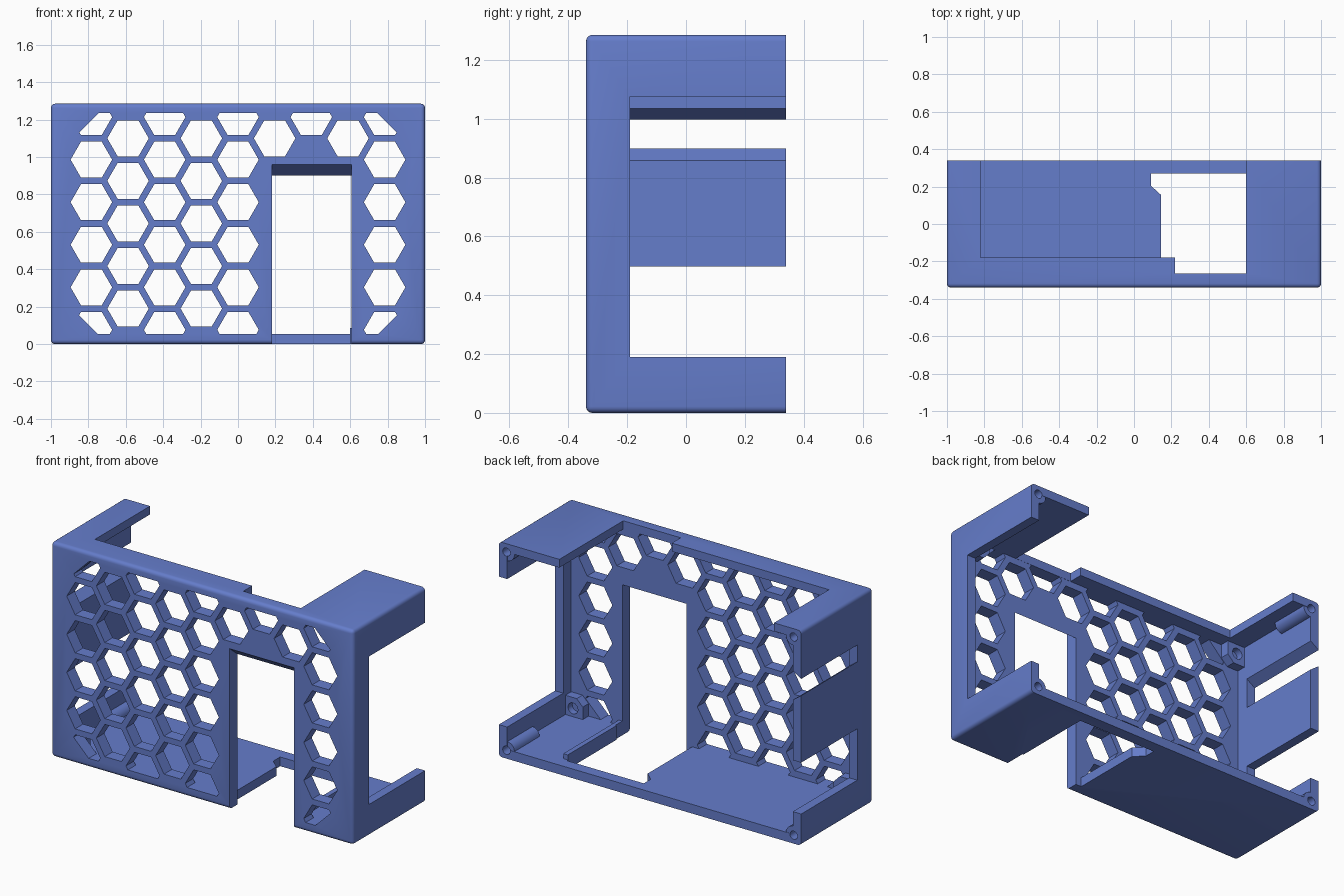
import bpy, bmesh, math
from mathutils import Vector

if "Cube" in bpy.data.objects:
    bpy.data.objects.remove(bpy.data.objects["Cube"])

W, D, H = 1.0, 0.34, 1.285        # half width, half depth, height
FACE = -0.265                     # inner side of the front wall

blue = bpy.data.materials.new("blue plastic")
blue.diffuse_color = (0.13, 0.205, 0.60, 1)
blue.use_nodes = True
blue.node_tree.nodes["Principled BSDF"].inputs["Base Color"].default_value = blue.diffuse_color


def prisms(name, polys, axis, lo, hi):
    """Extrude 2D outlines along an axis; outline coordinates are the other two axes in order."""
    bm = bmesh.new()
    for poly in polys:
        ends = []
        for t in (lo, hi):
            ring = []
            for p in poly:
                co = list(p)
                co.insert(axis, t)
                ring.append(bm.verts.new(co))
            ends.append(ring)
        a, b = ends
        n = len(poly)
        bm.faces.new(a)
        bm.faces.new(b[::-1])
        for i in range(n):
            j = (i + 1) % n
            bm.faces.new((a[j], a[i], b[i], b[j]))
    bmesh.ops.recalc_face_normals(bm, faces=bm.faces)
    me = bpy.data.meshes.new(name)
    bm.to_mesh(me)
    bm.free()
    ob = bpy.data.objects.new(name, me)
    me.materials.append(blue)
    bpy.context.collection.objects.link(ob)
    return ob


def rect(u0, u1, v0, v1):
    return [(u0, v0), (u1, v0), (u1, v1), (u0, v1)]


def ngon(u, v, r, n):
    return [(u + r * math.cos(2 * math.pi * i / n), v + r * math.sin(2 * math.pi * i / n))
            for i in range(n)]


def apply_bool(target, tool, op="DIFFERENCE"):
    tool.hide_render = True
    m = target.modifiers.new("bool", "BOOLEAN")
    m.object, m.operation, m.solver = tool, op, "EXACT"
    bpy.context.view_layer.objects.active = target
    bpy.ops.object.modifier_apply(modifier=m.name)
    bpy.data.objects.remove(tool)


def clip(poly, a, b, c):
    """Keep the part of an outline where a*u + b*v >= c."""
    out = []
    for i, p in enumerate(poly):
        q = poly[(i + 1) % len(poly)]
        dp, dq = a * p[0] + b * p[1] - c, a * q[0] + b * q[1] - c
        if dp >= 0:
            out.append(p)
        if dp * dq < 0:
            t = dp / (dp - dq)
            out.append((p[0] + t * (q[0] - p[0]), p[1] + t * (q[1] - p[1])))
    return out


# Outer case with softened front and long edges
case = prisms("case_shell", [rect(-W, W, 0, H)], 1, -D, D)
bm = bmesh.new()
bm.from_mesh(case.data)
edges = [e for e in bm.edges if not all(v.co.y > 0 for v in e.verts)]
bmesh.ops.bevel(bm, geom=edges, offset=0.022, segments=4, profile=0.5, affect="EDGES")
bm.to_mesh(case.data)
bm.free()

# Hollow interior, open at the back
apply_bool(case, prisms("cavity", [rect(-0.945, 0.945, 0.055, 1.235)], 1, FACE, 0.5))

# Corner screw bosses at the back and chamfered blocks behind the front wall
corners = [(sx, top) for sx in (-1, 1) for top in (False, True)]


def corner(points, sx, top):
    return [(sx * (W - a), H - z if top else z) for a, z in points]


block = [(0.04, 0.04), (0.17, 0.04), (0.17, 0.13), (0.13, 0.17), (0.04, 0.17)]
boss, hole = ngon(0.054, 0.054, 0.048, 20), ngon(0.05, 0.05, 0.025, 16)
socket = ngon(0.105, 0.105, 0.033, 16)
apply_bool(case, prisms("blocks", [corner(block, *c) for c in corners], 1, -0.29, -0.21), "UNION")
apply_bool(case, prisms("bosses", [corner(boss, *c) for c in corners], 1, 0.1, 0.338), "UNION")
apply_bool(case, prisms("screw_holes", [corner(hole, *c) for c in corners], 1, 0.16, 0.4))
apply_bool(case, prisms("sockets", [corner(socket, *c) for c in corners], 1, -0.25, -0.15))

# Raised rail beside the floor cut-out
apply_bool(case, prisms("floor_rail", [rect(0.59, 0.63, 0.03, 0.085)], 1, -0.28, 0.26), "UNION")

# Honeycomb grille, clipped at the rim and the corners
cells = []
for col in range(-4, 5):
    x = col * 0.196
    for row in range(6):
        z = 0.076 + row * 0.2275 if col % 2 == 0 else 0.19 + row * 0.2275
        if z > 1.25 or (0.1 < x < 0.7 and z < 1.05):
            continue
        cell = ngon(x, z, 0.111, 6)
        cell = clip(clip(cell, 0, 1, 0.055), 0, -1, -1.235)
        for sx in (-1, 1):
            cell = clip(cell, -sx, 1, 0.305 - W)
            cell = clip(cell, -sx, -1, 0.305 - W - H)
        cells.append(cell)
apply_bool(case, prisms("honeycomb", cells, 1, -0.5, -0.2))

# Front doorway with a sloping head
door = [(-0.4, -0.1), (-0.4, 0.96), (-0.34, 0.96), (FACE, 0.90), (-0.2, 0.90), (-0.2, -0.1)]
apply_bool(case, prisms("doorway", [door], 0, 0.182, 0.607))

# Floor cut-out
floor = [(0.185, -0.30), (0.185, FACE), (0.145, FACE), (0.145, 0.155), (0.09, 0.205),
         (0.09, 0.27), (0.6, 0.27), (0.6, -0.30)]
apply_bool(case, prisms("floor_cut", [floor], 2, -0.1, 0.1))

# Roof cut-out, deeper above the doorway
roof = [(-0.82, -0.18), (0.22, -0.18), (0.22, FACE + 0.001), (0.6, FACE + 0.001), (0.6, 0.5), (-0.82, 0.5)]
apply_bool(case, prisms("roof_cut", [roof], 2, 1.15, 1.5))

# Side openings: one tall on the right, one low plus a flared slot on the left
apply_bool(case, prisms("right_opening", [rect(-0.19, 0.5, 0.19, 1.075)], 0, 0.8, 1.2))
apply_bool(case, prisms("left_opening", [rect(-0.19, 0.5, 0.19, 0.497)], 0, -1.2, -0.8))
slot = [(-1.1, 0.898), (-1.0, 0.898), (-0.945, 0.858), (-0.9, 0.858),
        (-0.9, 1.034), (-0.945, 1.034), (-1.0, 0.998), (-1.1, 0.998)]
apply_bool(case, prisms("left_slot", [slot], 1, -0.19, 0.5))

# Smooth the rounded edges only
bpy.ops.object.select_all(action="DESELECT")
case.select_set(True)
bpy.context.view_layer.objects.active = case
bpy.ops.object.shade_smooth_by_angle(angle=math.radians(30))
